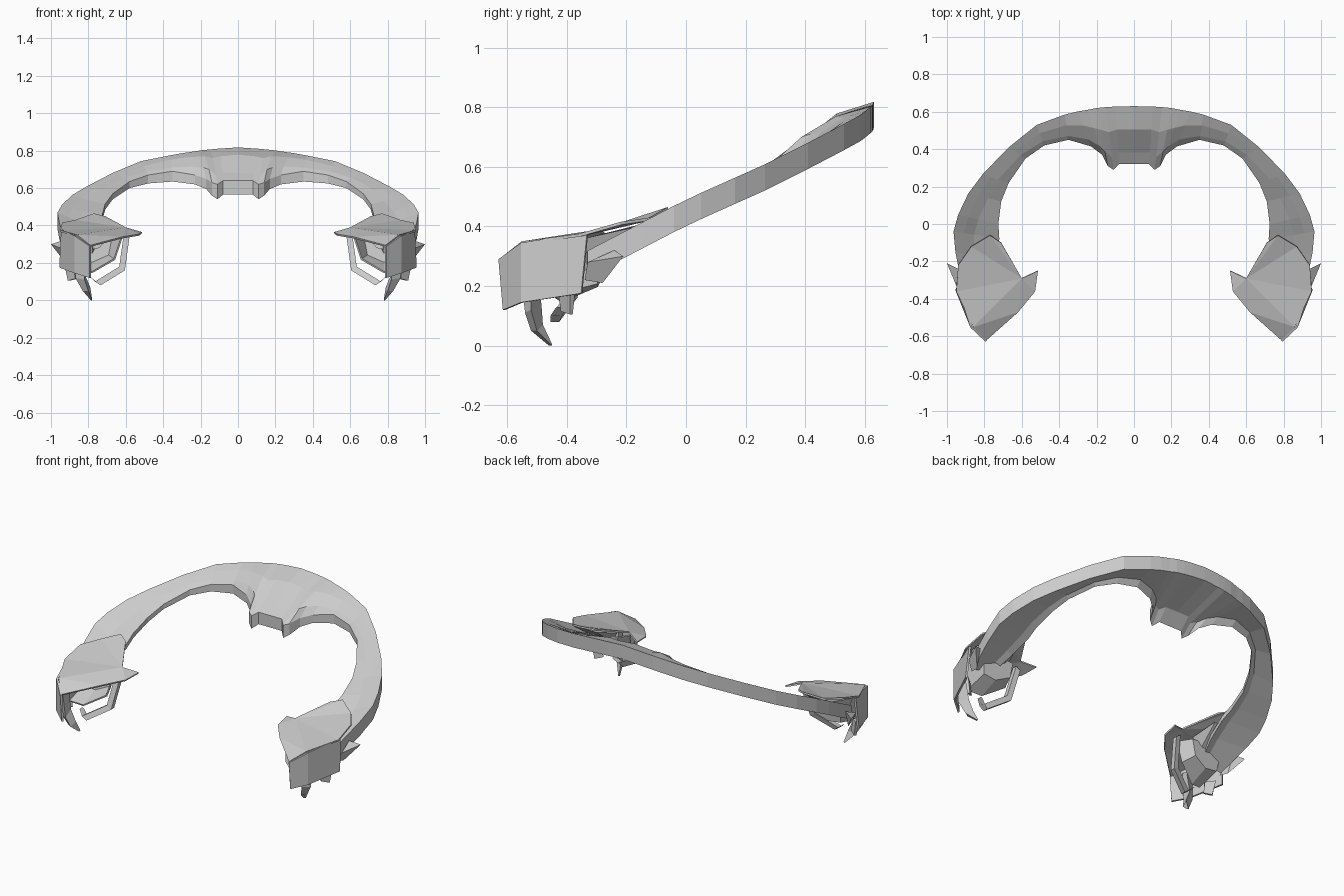
import bpy
from mathutils import Vector as V


def part(name, verts, faces, thick=0.0):
    """Flat-shaded half part mirrored across x = 0."""
    me = bpy.data.meshes.new(name)
    me.from_pydata([tuple(v) for v in verts], [], faces)
    me.update()
    ob = bpy.data.objects.new(name, me)
    bpy.context.collection.objects.link(ob)
    if thick:
        s = ob.modifiers.new("Solidify", 'SOLIDIFY')
        s.thickness = thick
        s.offset = 0
    m = ob.modifiers.new("Mirror", 'MIRROR')
    m.use_clip = True
    m.merge_threshold = 0.001
    return ob


def loft(name, rings, cap_start, cap_end):
    n = len(rings[0])
    verts = [p for r in rings for p in r]
    faces = [(i * n + j, i * n + (j + 1) % n, (i + 1) * n + (j + 1) % n, (i + 1) * n + j)
             for i in range(len(rings) - 1) for j in range(n)]
    if cap_start:
        faces.append(tuple(range(n))[::-1])
    if cap_end:
        faces.append(tuple((len(rings) - 1) * n + j for j in range(n)))
    return part(name, verts, faces)


# Tilted horseshoe collar: outer x, y; inner x, y, top z, bottom z; crease fraction, crease z
stations = [
    (0, .63, 0, .32, .64, .565, .2, .68),
    (.10, .628, .08, .32, .64, .565, .2, .68),
    (.15, .625, .11, .29, .62, .54, .2, .67),
    (.20, .62, .14, .31, .63, .56, .25, .70),
    (.25, .61, .17, .37, .65, .595, .2, .71),
    (.30, .602, .23, .415, .67, .62, .2, .715),
    (.37, .585, .35, .45, .69, .635, .15, .71),
    (.52, .53, .48, .42, .67, .625, .2, .69),
    (.67, .41, .58, .35, .635, .60, .3, .655),
    (.81, .265, .67, .22, .57, .54, .4, .59),
    (.885, .165, .71, .12, .515, .485, .4, .53),
    (.94, .05, .725, 0, .46, .43, .5, .475),
    (.965, -.04, .72, -.08, .42, .39, .55, .425),
    (.955, -.15, .74, -.2, .36, .33, .55, .37),
    (.92, -.33, .78, -.34, .28, .25, .5, .30)]
rings = []
for ox, oy, ix, iy, it, ib, f, cz in stations:
    # the rim sags slightly along the shoulders
    zt = .49 + .52 * oy - .022 * min(1, ox / .4) * min(1, max(0, oy / .3))
    outer, inner = V((ox, oy, zt)), V((ix, iy, it))
    crease = inner.lerp(outer, f)
    crease.z = cz
    mid = crease.lerp(outer, .5)
    mid.z += .03 * max(0, 1 - ox / .55)
    low, lip = V((ox, oy, zt - .088)), V((ix, iy, ib))
    # recessed underside behind the hanging inner lip
    hollow = lip.lerp(low, .2)
    hollow.z += .5 * (it - ib)
    rings.append([outer, mid, crease, inner, lip, hollow, low])
loft("collar", rings, False, True)

# End guard: roof plate with the visor folded down along its front ridge
part("guard_roof", [(.77, -.06, .46), (.71, -.10, .445), (.60, -.29, .385), (.86, -.55, .345),
                    (.95, -.36, .37), (.94, -.22, .41), (.87, -.12, .425),
                    (.79, -.62, .29), (.62, -.47, .335), (.53, -.36, .35), (.515, -.25, .36)],
     [(0, 1, 2), (0, 2, 6), (6, 2, 4, 5), (2, 3, 4),
      (2, 10, 9), (2, 9, 8), (2, 8, 3), (3, 8, 7)], .01)

# Outer side and front cheek plates
part("guard_cheek", [(.94, -.33, .38), (.87, -.55, .345), (.79, -.625, .29), (.79, -.61, .12),
                     (.87, -.55, .145), (.95, -.35, .175)],
     [(0, 1, 4, 5), (1, 2, 3, 4)], .012)

# Open box recessed under the roof
front = [(.62, -.36, .34), (.66, -.36, .22), (.78, -.42, .15), (.86, -.45, .17), (.86, -.45, .34)]
back = [(.67, -.28, .34), (.69, -.28, .24), (.78, -.30, .20), (.86, -.30, .21), (.88, -.28, .35)]
part("guard_box", front + back,
     [(i, i + 1, i + 6, i + 5) for i in range(4)] + [(5, 6, 7, 8, 9)], .01)

# Thin bent hoop under the visor
path = [(.595, -.33, .35), (.62, -.38, .17), (.75, -.44, .09), (.79, -.42, .125)]
hoop = []
for (x, y, z), w in zip(path, (.03, .03, .03, .012)):
    hoop.append([(x - w / 2, y - .015, z - w / 3), (x + w / 2, y - .015, z + w / 3),
                 (x + w / 2, y + .015, z + w / 3), (x - w / 2, y + .015, z - w / 3)])
loft("guard_hoop", hoop, True, True)

# Downward fang between the front plates
fang = [[(.83, -.56, .30), (.87, -.52, .28), (.82, -.51, .28)],
        [(.82, -.54, .11), (.87, -.52, .12), (.82, -.485, .14)],
        [(.80, -.52, .05), (.83, -.50, .05), (.79, -.48, .07)],
        [(.78, -.46, .0), (.786, -.45, .0), (.78, -.45, .006)]]
loft("guard_fang", fang, True, True)

# Side fin pointing outward and back
part("side_fin", [(.92, -.34, .22), (.95, -.33, .28), (1.0, -.21, .30), (.93, -.28, .21),
                  (.94, -.24, .32)],
     [(0, 1, 2, 3), (1, 4, 2), (0, 3, 4), (3, 2, 4), (0, 4, 1)])

# Small tab hanging beneath the cheek
tab = [[(.88, -.43, .19), (.93, -.39, .20), (.92, -.37, .20), (.87, -.41, .19)],
       [(.87, -.42, .115), (.91, -.39, .105), (.90, -.38, .105), (.86, -.41, .115)]]
loft("lower_tab", tab, True, True)

# Wedge joining the collar end to the guard
part("collar_bracket", [(.72, -.14, .41), (.90, -.16, .40), (.92, -.34, .36), (.68, -.29, .36),
                        (.88, -.34, .25), (.74, -.32, .28)],
     [(0, 1, 2, 3), (1, 4, 2), (0, 3, 5), (0, 5, 4, 1), (3, 2, 4, 5)])
